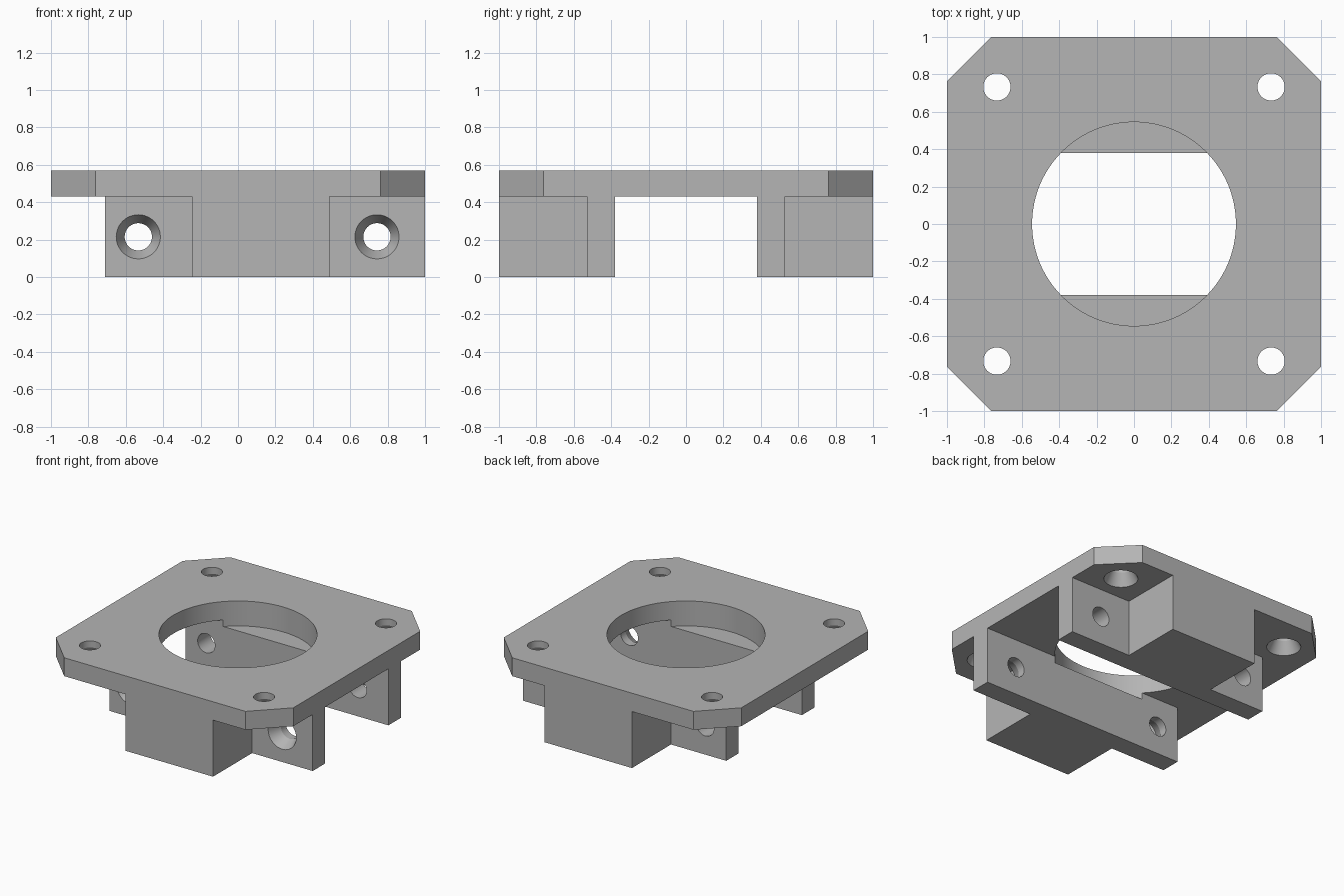
import bpy
import bmesh
import math
from mathutils import Matrix

cube = bpy.data.objects.get("Cube")
if cube:
    bpy.data.objects.remove(cube, do_unlink=True)

grey = bpy.data.materials.new("plain_grey")
grey.use_nodes = True
colour = (0.46, 0.46, 0.46, 1)
grey.diffuse_color = colour
grey.node_tree.nodes["Principled BSDF"].inputs["Base Color"].default_value = colour

PLATE_BOTTOM, PLATE_TOP = 0.43, 0.57
SCREW_R, HEAD_R, SINK = 0.073, 0.118, 0.09


def finish(name, bm):
    bmesh.ops.recalc_face_normals(bm, faces=bm.faces)
    mesh = bpy.data.meshes.new(name)
    bm.to_mesh(mesh)
    bm.free()
    mesh.materials.append(grey)
    obj = bpy.data.objects.new(name, mesh)
    bpy.context.collection.objects.link(obj)
    return obj


def prism(name, outline, z0, z1):
    """Extrude a plan outline between two heights."""
    bm = bmesh.new()
    face = bm.faces.new([bm.verts.new((x, y, z0)) for x, y in outline])
    top = bmesh.ops.extrude_face_region(bm, geom=[face])["geom"]
    bmesh.ops.translate(bm, vec=(0, 0, z1 - z0),
                        verts=[v for v in top if isinstance(v, bmesh.types.BMVert)])
    return finish(name, bm)


def turned(name, profile, matrix, sides=48):
    """Closed round solid from (radius, height) pairs."""
    bm = bmesh.new()
    rings = []
    for r, z in profile:
        angles = [math.tau * i / sides for i in range(sides)]
        rings.append([bm.verts.new((r * math.cos(a), r * math.sin(a), z)) for a in angles])
    for low, high in zip(rings, rings[1:]):
        for i in range(sides):
            j = (i + 1) % sides
            bm.faces.new((low[i], low[j], high[j], high[i]))
    bm.faces.new(rings[0])
    bm.faces.new(rings[-1])
    bm.transform(matrix)
    obj = finish(name, bm)
    obj.hide_render = True
    return obj


def combine(target, other, operation):
    """Apply a boolean and discard the helper."""
    mod = target.modifiers.new(operation, "BOOLEAN")
    mod.operation, mod.object, mod.solver = operation, other, "EXACT"
    bpy.context.view_layer.objects.active = target
    bpy.ops.object.modifier_apply(modifier=mod.name)
    bpy.data.objects.remove(other, do_unlink=True)


# Top plate with clipped corners
c = 0.763
bracket = prism("mounting_bracket",
                [(-c, -1), (c, -1), (1, -c), (1, c), (c, 1), (-c, 1), (-1, c), (-1, -c)],
                PLATE_BOTTOM, PLATE_TOP)

# T-shaped clamp walls: a long flange with a solid block behind it
for side, name in ((-1, "front_clamp"), (1, "back_clamp")):
    tee = [(-0.71, 0.38), (1, 0.38), (1, 0.53), (0.49, 0.53),
           (0.49, 1), (-0.245, 1), (-0.245, 0.53), (-0.71, 0.53)]
    wall = prism(name, [(x, y * side) for x, y in tee], 0, 0.5)
    combine(bracket, wall, "UNION")

# Large central opening, cut slightly into the walls
opening = turned("opening_cutter", [(0.545, 0.38), (0.545, 0.7)], Matrix(), 96)
combine(bracket, opening, "DIFFERENCE")

# Countersunk screw shape, head at the origin
screw = [(HEAD_R, -0.05), (HEAD_R, 0), (SCREW_R, SINK), (SCREW_R, 0.3)]
plain = [(SCREW_R, -0.1), (SCREW_R, 0.3)]

# Corner holes, countersunk from below
for x in (-0.733, 0.733):
    for y in (-0.733, 0.733):
        hole = turned("corner_cutter", screw, Matrix.Translation((x, y, PLATE_BOTTOM)))
        combine(bracket, hole, "DIFFERENCE")

# Clamp holes: countersunk in front, plain at the back
along_y = Matrix.Rotation(-math.pi / 2, 4, "X")
for x in (-0.533, 0.743):
    for y, shape in ((-0.53, screw), (0.38, plain)):
        hole = turned("clamp_cutter", shape, Matrix.Translation((x, y, 0.215)) @ along_y)
        combine(bracket, hole, "DIFFERENCE")

# Smooth bores, sharp edges
bpy.ops.object.select_all(action="DESELECT")
bracket.select_set(True)
bpy.context.view_layer.objects.active = bracket
bpy.ops.object.shade_smooth_by_angle(angle=math.radians(25))
